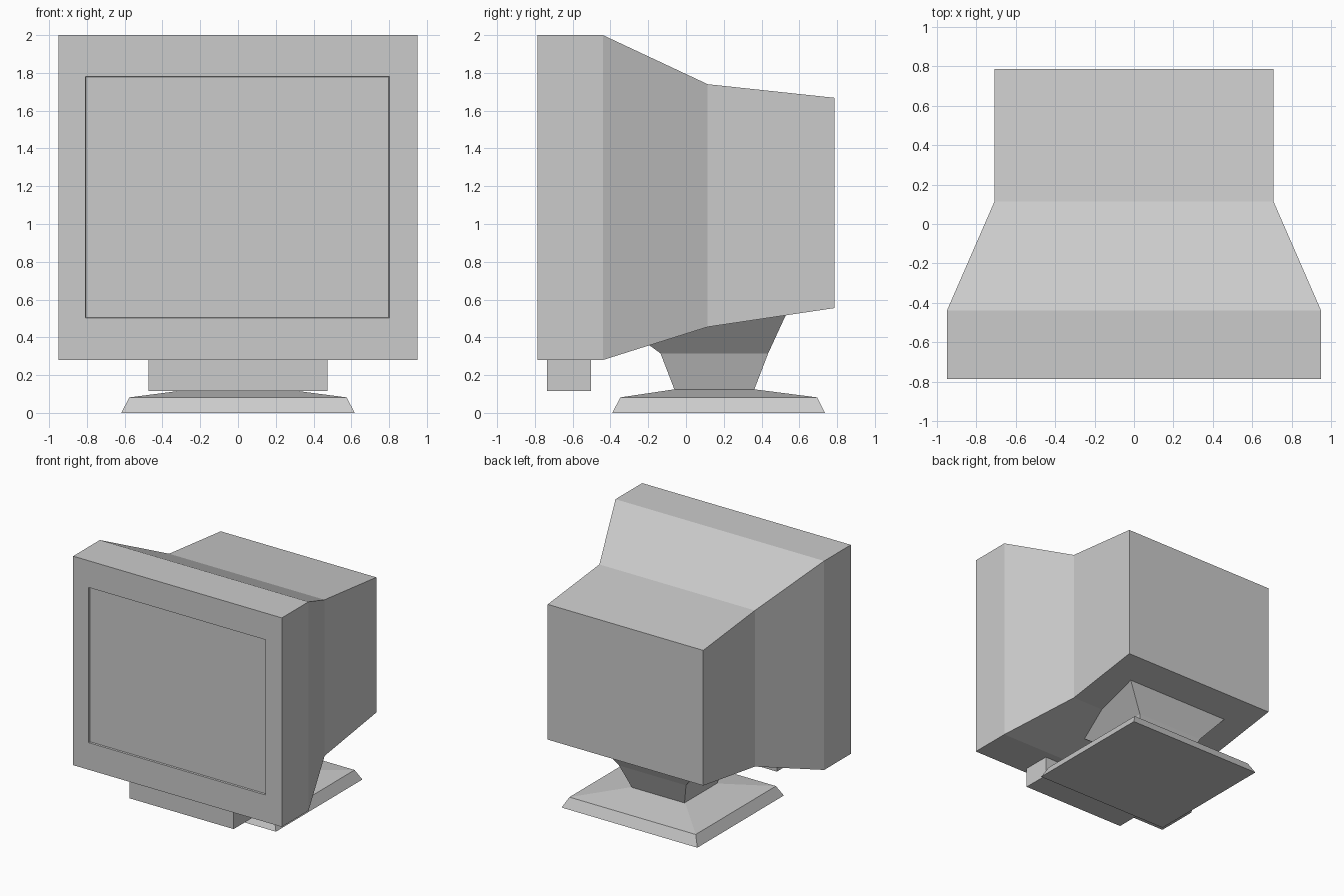
import bpy
import bmesh

if "Cube" in bpy.data.objects:
    bpy.data.objects.remove(bpy.data.objects["Cube"], do_unlink=True)

# Single casing colour
casing = bpy.data.materials.new("casing_grey")
casing.use_nodes = True
colour = (0.6, 0.6, 0.6, 1)
casing.diffuse_color = colour
casing.node_tree.nodes["Principled BSDF"].inputs["Base Color"].default_value = colour


def loft(name, rings):
    """Closed solid through a series of four-cornered rings."""
    bm = bmesh.new()
    loops = [[bm.verts.new(p) for p in ring] for ring in rings]
    for a, b in zip(loops, loops[1:]):
        for i in range(4):
            j = (i + 1) % 4
            bm.faces.new((a[i], a[j], b[j], b[i]))
    bm.faces.new(loops[0])
    bm.faces.new(loops[-1])
    bmesh.ops.recalc_face_normals(bm, faces=bm.faces)
    mesh = bpy.data.meshes.new(name)
    bm.to_mesh(mesh)
    bm.free()
    mesh.materials.append(casing)
    obj = bpy.data.objects.new(name, mesh)
    bpy.context.collection.objects.link(obj)
    return obj


def upright(y, x0, x1, z0, z1):
    return [(x0, y, z0), (x1, y, z0), (x1, y, z1), (x0, y, z1)]


def level(z, half_x, y0, y1):
    return [(-half_x, y0, z), (half_x, y0, z), (half_x, y1, z), (-half_x, y1, z)]


# Monitor housing: recessed screen, bezel, front frame, taper and rear box
loft("monitor_housing", [
    upright(-0.772, -0.805, 0.797, 0.505, 1.778),
    upright(-0.787, -0.808, 0.803, 0.503, 1.78),
    upright(-0.787, -0.95, 0.95, 0.28, 2.0),
    upright(-0.44, -0.95, 0.95, 0.28, 2.0),
    upright(0.115, -0.708, 0.708, 0.455, 1.74),
    upright(0.787, -0.708, 0.708, 0.555, 1.668),
])

# Control box hanging under the front frame
loft("control_box", [
    level(0.115, 0.475, -0.735, -0.503),
    level(0.285, 0.475, -0.735, -0.503),
])

# Flared swivel neck, its top sunk into the housing
loft("swivel_neck", [
    level(0.12, 0.238, -0.06, 0.36),
    level(0.315, 0.305, -0.135, 0.435),
    level(0.53, 0.487, -0.43, 0.534),
])

# Foot with bevelled rim and shallow sloping top
loft("stand_foot", [
    level(0.0, 0.618, -0.39, 0.735),
    level(0.082, 0.575, -0.348, 0.695),
    level(0.125, 0.245, -0.06, 0.36),
])
